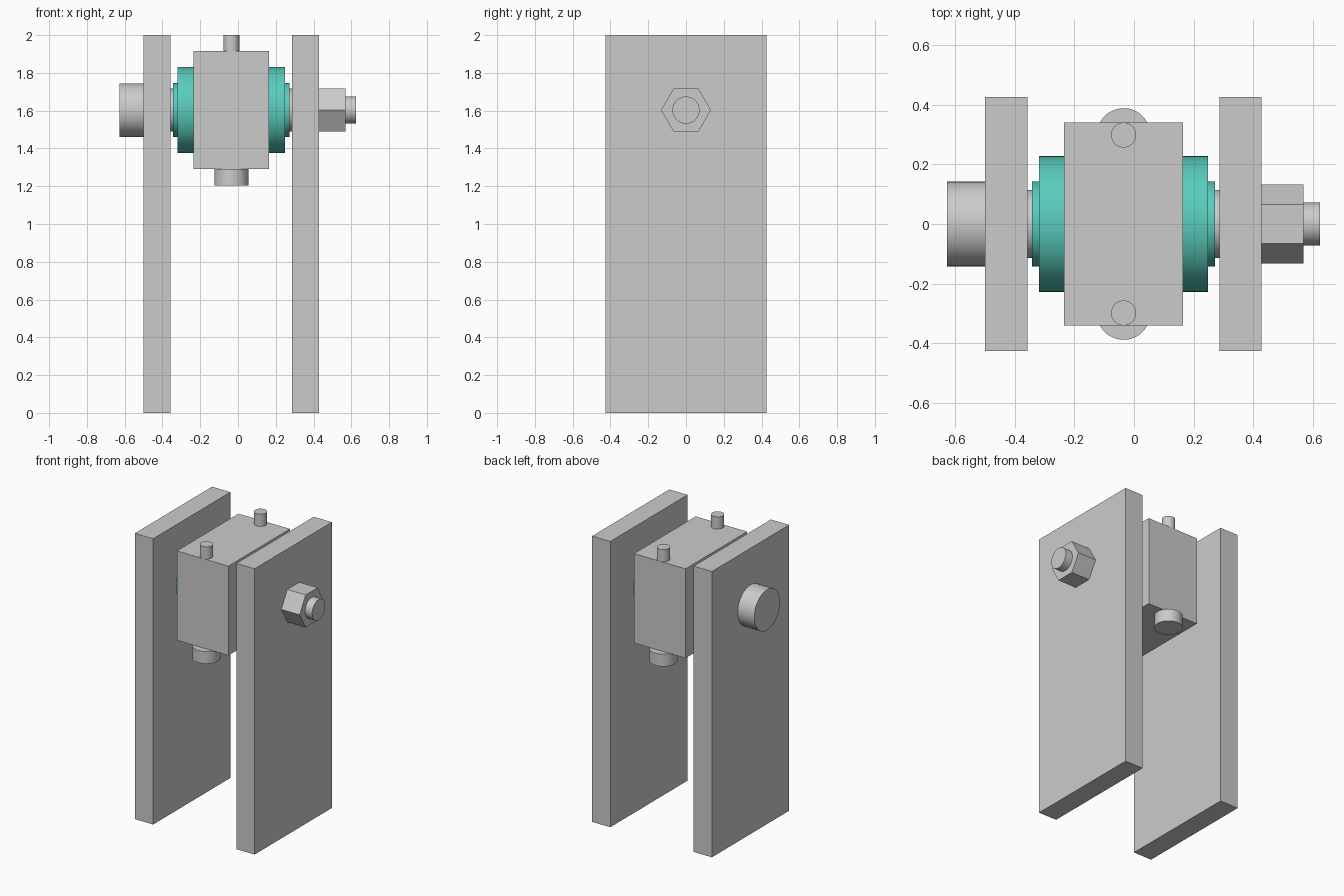
import bpy, bmesh, math
from mathutils import Matrix

if "Cube" in bpy.data.objects:
    bpy.data.objects.remove(bpy.data.objects["Cube"])

AXIS_Z = 1.603     # height of the pivot bolt
MID_X = -0.035     # middle plane of the clevis


def finish(name, bm, smooth=False, mat=None):
    bmesh.ops.recalc_face_normals(bm, faces=bm.faces)
    mesh = bpy.data.meshes.new(name)
    bm.to_mesh(mesh)
    bm.free()
    obj = bpy.data.objects.new(name, mesh)
    bpy.context.collection.objects.link(obj)
    if mat:
        mesh.materials.append(mat)
    if smooth:
        bpy.ops.object.select_all(action='DESELECT')
        obj.select_set(True)
        bpy.context.view_layer.objects.active = obj
        bpy.ops.object.shade_smooth_by_angle(angle=math.radians(30))
    return obj


def box(name, x0, x1, half_y, z0, z1):
    bm = bmesh.new()
    bmesh.ops.create_cube(bm, size=1)
    bmesh.ops.scale(bm, vec=(x1 - x0, 2 * half_y, z1 - z0), verts=bm.verts)
    bmesh.ops.translate(bm, vec=((x0 + x1) / 2, 0, (z0 + z1) / 2), verts=bm.verts)
    return finish(name, bm)


def turned(name, profile, matrix, sides=64, mat=None):
    """Closed solid from (distance along axis, radius) points, turned about local z."""
    bm = bmesh.new()
    rings = []
    for d, r in profile:
        rings.append([bm.verts.new((r * math.cos(a), r * math.sin(a), d))
                      for a in (math.tau * i / sides for i in range(sides))])
    for a, b in zip(rings, rings[1:]):
        for i in range(sides):
            j = (i + 1) % sides
            bm.faces.new((a[i], a[j], b[j], b[i]))
    bm.faces.new(rings[0][::-1])
    bm.faces.new(rings[-1])
    bm.transform(matrix)
    return finish(name, bm, sides > 8, mat)


teal = bpy.data.materials.new("teal_bushing")
teal.diffuse_color = (0.10, 0.60, 0.50, 1)
teal.use_nodes = True
teal.node_tree.nodes["Principled BSDF"].inputs["Base Color"].default_value = teal.diffuse_color

# Local z becomes world x, local y stays y (local x points down)
along_x = Matrix.Translation((0, 0, AXIS_Z)) @ Matrix.Rotation(math.pi / 2, 4, 'Y')

# Side plates and the bearing block between them
box("left_plate", -0.50, -0.358, 0.427, 0, 2)
box("right_plate", 0.287, 0.428, 0.427, 0, 2)
box("bearing_block", -0.235, 0.164, 0.341, 1.29, 1.915)

# Flanged bushing with a raised lip at both ends
turned("bushing", [(-0.343, 0.143), (-0.32, 0.143), (-0.32, 0.228),
                   (0.249, 0.228), (0.249, 0.143), (0.272, 0.143)], along_x, mat=teal)
# Spacer sleeve inside the bushing
turned("spacer_sleeve", [(-0.358, 0.114), (0.287, 0.114)], along_x)

# Pivot bolt and hex nut
turned("pivot_bolt", [(-0.628, 0.142), (-0.50, 0.142), (-0.50, 0.072),
                      (0.625, 0.072)], along_x)
turned("hex_nut", [(0.428, 0.132), (0.57, 0.132)],
       along_x @ Matrix.Rotation(math.pi / 2, 4, 'Z'), sides=6)

# Vertical clamp bolts, heads underneath
for side, y in (("front", -0.299), ("back", 0.299)):
    turned(side + "_clamp_bolt", [(1.204, 0.09), (1.29, 0.09), (1.29, 0.042), (2.0, 0.042)],
           Matrix.Translation((MID_X, y, 0)))
